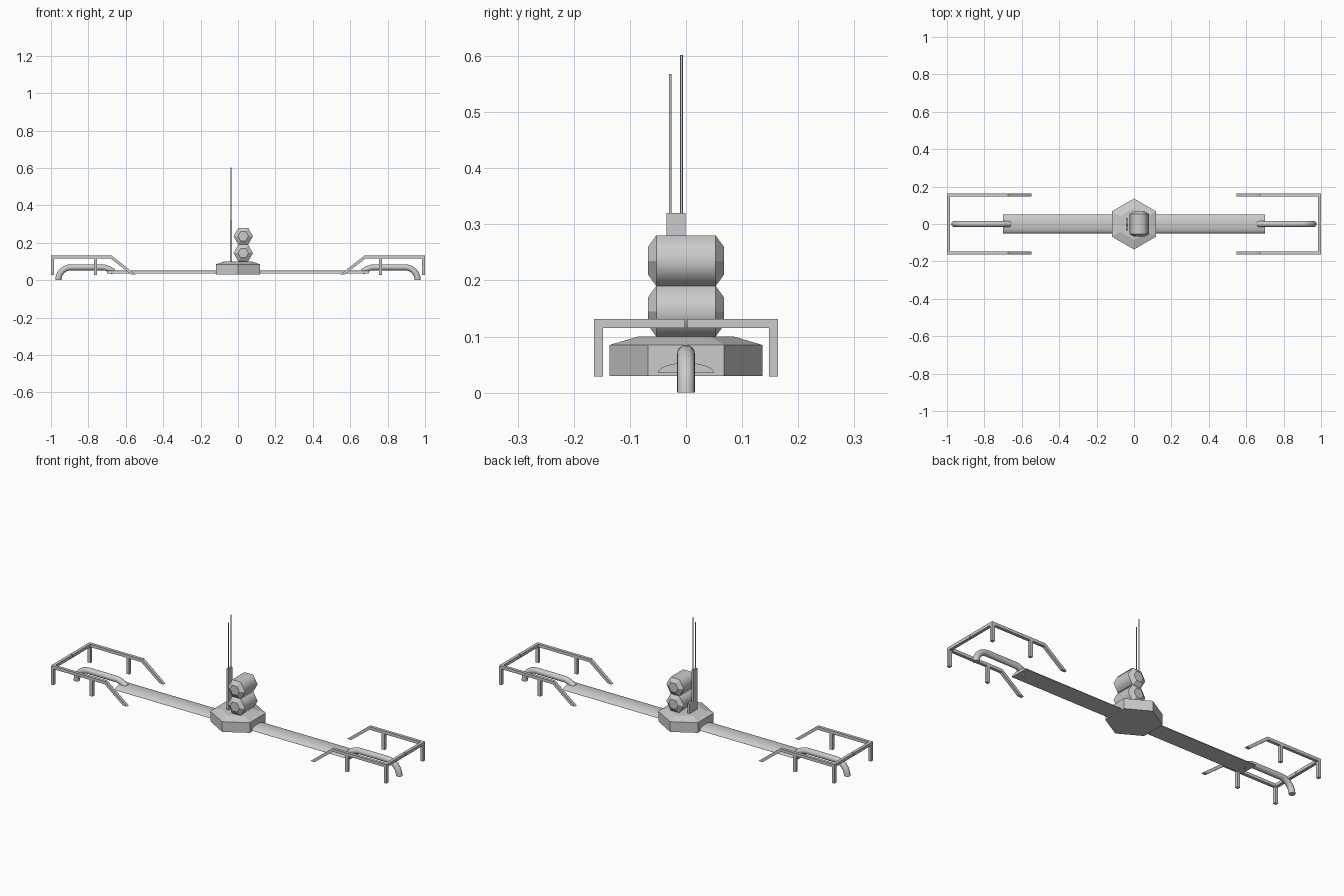
import bpy, bmesh, math
from mathutils import Vector

if "Cube" in bpy.data.objects:
    bpy.data.objects.remove(bpy.data.objects["Cube"])


def finish(name, bm, mirror=(False, False), smooth=None):
    bmesh.ops.recalc_face_normals(bm, faces=bm.faces[:])
    me = bpy.data.meshes.new(name)
    bm.to_mesh(me)
    bm.free()
    ob = bpy.data.objects.new(name, me)
    bpy.context.collection.objects.link(ob)
    if any(mirror):
        m = ob.modifiers.new("Mirror", 'MIRROR')
        m.use_axis = (mirror[0], mirror[1], False)
        m.use_mirror_merge = False
    if smooth:
        bpy.ops.object.select_all(action='DESELECT')
        ob.select_set(True)
        bpy.context.view_layer.objects.active = ob
        bpy.ops.object.shade_smooth_by_angle(angle=math.radians(smooth))
    return ob


def loft(bm, rings):
    """Skin a list of equal-length point rings and cap both ends."""
    rows = [[bm.verts.new(p) for p in r] for r in rings]
    n = len(rows[0])
    for a, b in zip(rows, rows[1:]):
        for i in range(n):
            j = (i + 1) % n
            bm.faces.new((a[i], a[j], b[j], b[i]))
    bm.faces.new(rows[0])
    bm.faces.new(rows[-1])


def box(bm, x, y, z):
    loft(bm, [[(x[0], y[0], h), (x[1], y[0], h), (x[1], y[1], h), (x[0], y[1], h)] for h in z])


def circle(n, r, start=0.0):
    return [(r * math.cos(start + math.tau * i / n), r * math.sin(start + math.tau * i / n)) for i in range(n)]


# Hexagonal hub with a bevelled top
bm = bmesh.new()
loft(bm, [[(x, y, z) for x, y in circle(6, r, math.pi / 6)]
          for r, z in ((0.136, 0.03), (0.136, 0.085), (0.085, 0.10))])
finish("hub_base", bm)

# Long flat-bottomed domed beam
bm = bmesh.new()
dome = [(0.05 * math.cos(math.pi * i / 14), 0.035 + 0.018 * math.sin(math.pi * i / 14)) for i in range(15)]
loft(bm, [[(x, y, z) for y, z in dome] for x in (-0.70, 0.70)])
finish("beam", bm, smooth=40)

# Curved pipe at each beam end
path = [Vector((0.665, 0, 0.045)), Vector((0.69, 0, 0.06)), Vector((0.715, 0, 0.069))]
path += [Vector((0.892 + 0.069 * math.sin(a), 0, 0.069 * math.cos(a)))
         for a in (math.pi / 2 * i / 8 for i in range(9))]
rings = []
for i, p in enumerate(path):
    t = (path[min(i + 1, len(path) - 1)] - path[max(i - 1, 0)]).normalized()
    if i == len(path) - 1:
        t = Vector((0, 0, -1))
    side = Vector((-t.z, 0, t.x))
    rings.append([p + side * u + Vector((0, v, 0)) for u, v in circle(16, 0.016)])
bm = bmesh.new()
loft(bm, rings)
finish("end_pipe", bm, mirror=(True, False), smooth=40)

# Guard rails: sloped side rail, posts and cross bar
bm = bmesh.new()
profile = [(1.0, 0.131), (0.675, 0.131), (0.547, 0.03), (0.571, 0.03), (0.68, 0.115), (1.0, 0.115)]
loft(bm, [[(x, y, z) for x, z in profile] for y in (0.148, 0.164)])
finish("side_rail", bm, mirror=(True, True))
bm = bmesh.new()
for x in (0.753, 0.984):
    box(bm, (x, x + 0.016), (0.148, 0.164), (0.029, 0.115))
finish("rail_posts", bm, mirror=(True, True))
bm = bmesh.new()
box(bm, (0.984, 1.0), (0.002, 0.148), (0.115, 0.131))
finish("rail_cross_bar", bm, mirror=(True, True))

# Two stacked hexagonal drums with chamfered ends
for name, zc in (("lower_drum", 0.145), ("upper_drum", 0.235)):
    bm = bmesh.new()
    loft(bm, [[(0.028 + u, y, zc + v) for u, v in circle(6, r)]
              for y, r in ((-0.068, 0.028), (-0.053, 0.052), (0.053, 0.052), (0.068, 0.028))])
    ob = finish(name, bm)
    for f in ob.data.polygons:
        f.use_smooth = abs(f.normal.y) < 0.1

# Radio mast, its foot block and two thin antennas
bm = bmesh.new()
box(bm, (-0.044, -0.031), (-0.035, -0.001), (0.095, 0.32))
finish("mast", bm)
bm = bmesh.new()
box(bm, (-0.044, -0.031), (-0.001, 0.031), (0.095, 0.15))
finish("mast_foot", bm)
for name, y, top in (("short_antenna", -0.028, 0.568), ("tall_antenna", -0.008, 0.602)):
    bm = bmesh.new()
    loft(bm, [[(-0.0375 + u, y + v, z) for u, v in circle(8, 0.0024)] for z in (0.315, top)])
    finish(name, bm, smooth=50)
